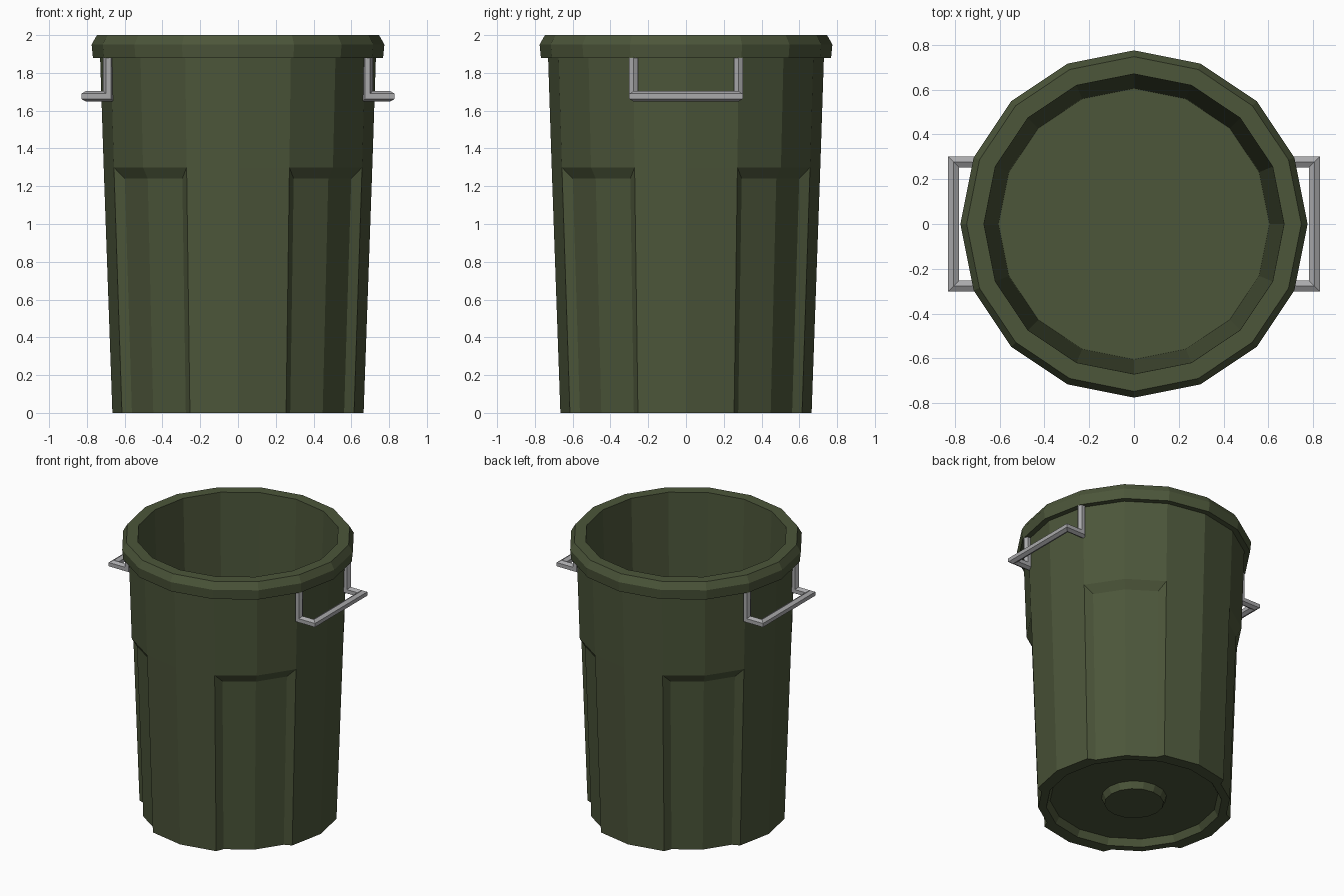
import bpy, bmesh, math
from mathutils import Vector

if "Cube" in bpy.data.objects:
    bpy.data.objects.remove(bpy.data.objects["Cube"])

N = 16


def material(name, col):
    m = bpy.data.materials.new(name)
    m.diffuse_color = (*col, 1)
    m.use_nodes = True
    m.node_tree.nodes["Principled BSDF"].inputs["Base Color"].default_value = m.diffuse_color
    return m


green = material("olive green", (0.072, 0.092, 0.042))
grey = material("handle grey", (0.40, 0.40, 0.41))


def finish(name, bm, mat):
    bmesh.ops.recalc_face_normals(bm, faces=bm.faces)
    me = bpy.data.meshes.new(name)
    bm.to_mesh(me)
    bm.free()
    me.materials.append(mat)
    ob = bpy.data.objects.new(name, me)
    bpy.context.collection.objects.link(ob)
    return ob


def polar(bm, r, deg, z):
    a = math.radians(deg)
    return bm.verts.new((r * math.cos(a), r * math.sin(a), z))


def ring(bm, r, z):
    return [polar(bm, r, i * 360 / N, z) for i in range(N)]


def bridge(bm, a, b):
    for i in range(N):
        j = (i + 1) % N
        bm.faces.new((a[i], a[j], b[j], b[i]))


# Bin body: wall above the panels, rim, inner wall and inner floor
bm = bmesh.new()
top = ring(bm, 0.711, 1.30)
prev = top
for r, z in [(0.73, 1.88), (0.768, 1.88), (0.775, 1.95), (0.747, 2.0),
             (0.67, 2.0), (0.605, 0.07)]:
    cur = ring(bm, r, z)
    bridge(bm, prev, cur)
    prev = cur
bm.faces.new(prev)

# Underside: foot ring, recess and central boss
foot = ring(bm, 0.58, 0)
prev = foot
for r, z in [(0.555, 0.048), (0.215, 0.048), (0.195, 0.0)]:
    cur = ring(bm, r, z)
    bridge(bm, prev, cur)
    prev = cur
bm.faces.new(prev)

# Lower wall: plain faces at the four sides, recessed panels on the diagonals
low = {i: polar(bm, 0.665, i * 360 / N, 0) for i in range(N) if i % 4 != 2}
for k in range(0, N, 4):
    for i in (k, k + 3):
        j = (i + 1) % N
        bm.faces.new((low[i], low[j], top[j], top[i]))
        bm.faces.new((low[i], low[j], foot[j], foot[i]))
    t, f = top[k + 1:k + 4], foot[k + 1:k + 4]
    base = (k + 2) * 360 / N
    offs = (-18.8, 0, 18.8)
    p = [polar(bm, r, base + d, 1.24) for r, d in zip((0.668, 0.676, 0.668), offs)]
    q = [polar(bm, r, base + d, 0) for r, d in zip((0.626, 0.634, 0.626), offs)]
    a, b = low[k + 1], low[k + 3]
    for i in (0, 1):
        bm.faces.new((t[i], t[i + 1], p[i + 1], p[i]))
        bm.faces.new((p[i], p[i + 1], q[i + 1], q[i]))
    bm.faces.new((a, t[0], p[0], q[0]))
    bm.faces.new((b, q[2], p[2], t[2]))
    bm.faces.new((a, q[0], q[1], f[1], f[0]))
    bm.faces.new((q[1], q[2], b, f[2], f[1]))
finish("bin_body", bm, green)


# Handles: hexagonal bar swept along a mitred path
def handle(name, s):
    half = [(0.686, 0.277, 1.90), (0.686, 0.277, 1.676), (0.806, 0.277, 1.676)]
    path = [Vector((s * x, -y, z)) for x, y, z in half]
    path += [Vector((s * x, y, z)) for x, y, z in reversed(half)]
    dirs = [(path[i + 1] - path[i]).normalized() for i in range(len(path) - 1)]
    u = Vector((s, 0, 0))
    v = dirs[0].cross(u)
    pts = []
    for i in range(6):
        a = i * math.pi / 3
        pts.append(path[0] + 0.0275 * (u * math.cos(a) + v * math.sin(a)))
    bm = bmesh.new()
    rings = [[bm.verts.new(c) for c in pts]]
    for i in range(1, len(path)):
        d = dirs[i - 1]
        n = (d + dirs[i]).normalized() if i < len(dirs) else d
        # slide the section along the bar onto the mitre plane
        pts = [c + d * ((path[i] - c).dot(n) / d.dot(n)) for c in pts]
        rings.append([bm.verts.new(c) for c in pts])
    for a, b in zip(rings, rings[1:]):
        for i in range(6):
            j = (i + 1) % 6
            bm.faces.new((a[i], a[j], b[j], b[i]))
    bm.faces.new(rings[0])
    bm.faces.new(rings[-1])
    finish(name, bm, grey)


handle("right_handle", 1)
handle("left_handle", -1)
